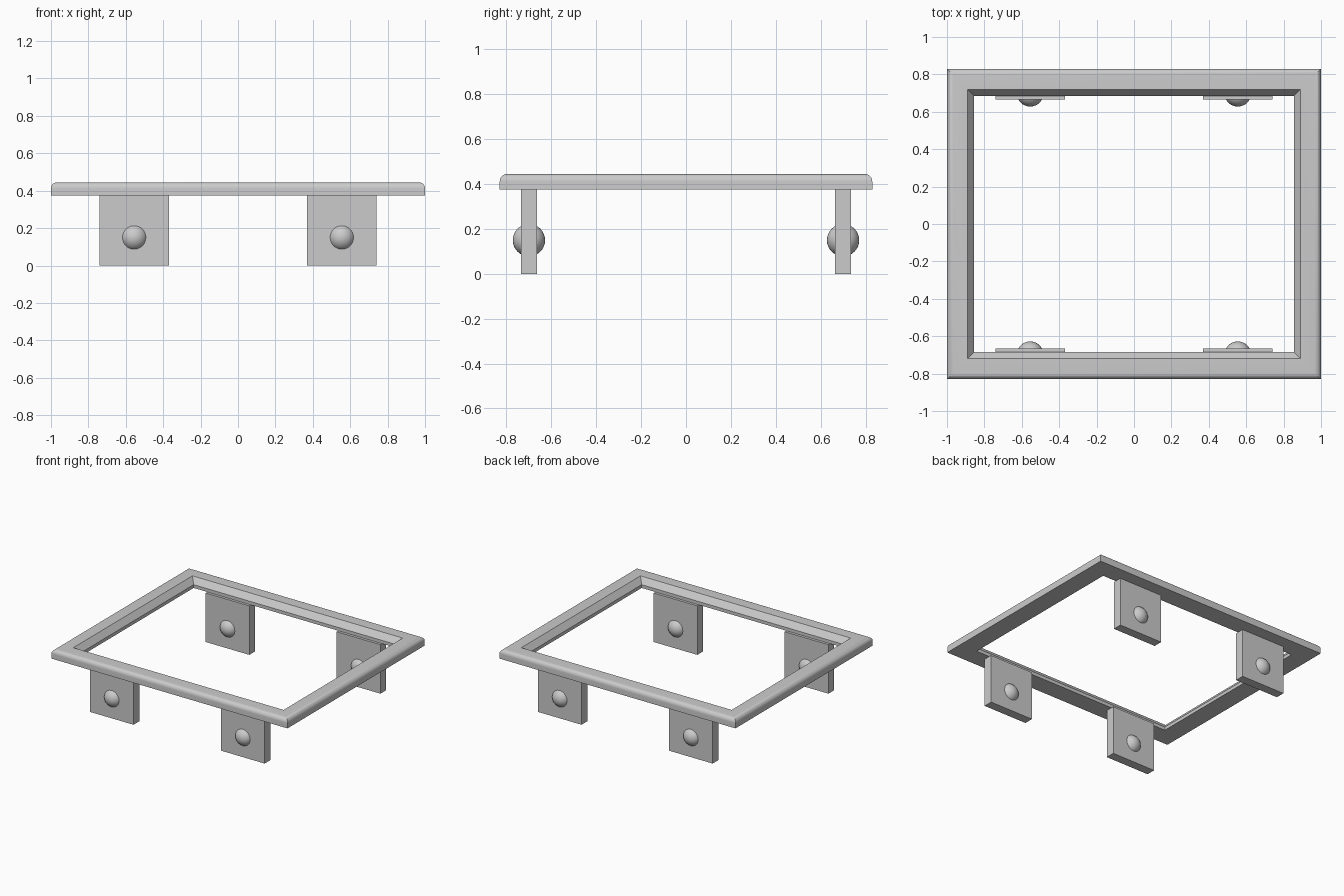
import bpy, math
from mathutils import Vector

cube = bpy.data.objects.get("Cube")
if cube:
    bpy.data.objects.remove(cube, do_unlink=True)

grey = bpy.data.materials.new("light grey")
grey.use_nodes = True
GREY = (0.6, 0.6, 0.6, 1)
grey.diffuse_color = GREY
grey.node_tree.nodes["Principled BSDF"].inputs["Base Color"].default_value = GREY


def finish(obj, name):
    obj.name = name
    obj.data.materials.append(grey)
    return obj


# Frame: a moulding profile of (inset from the outer edge, height), mitred at the corners
HALF_X, HALF_Y, BOTTOM, TOP, ROUND = 1.0, 0.83, 0.375, 0.445, 0.033
profile = [(0, BOTTOM)]
for i in range(9):
    a = math.pi / 2 * i / 8
    profile.append((ROUND * (1 - math.cos(a)), TOP - ROUND + ROUND * math.sin(a)))
profile += [(0.11, TOP), (0.145, 0.4), (0.145, BOTTOM)]

corners = [(-1, -1), (1, -1), (1, 1), (-1, 1)]
verts = [(sx * (HALF_X - d), sy * (HALF_Y - d), z)
         for sx, sy in corners for d, z in profile]
n = len(profile)
faces = []
for c in range(4):
    for i in range(n):
        j, nxt = (i + 1) % n, (c + 1) % 4
        faces.append((c * n + i, nxt * n + i, nxt * n + j, c * n + j))
mesh = bpy.data.meshes.new("frame")
mesh.from_pydata(verts, [], faces)
mesh.update()
frame = finish(bpy.data.objects.new("frame", mesh), "frame")
bpy.context.collection.objects.link(frame)
bpy.context.view_layer.objects.active = frame
frame.select_set(True)
bpy.ops.object.shade_smooth_by_angle(angle=math.radians(30))

# Mounting tabs, each with a ball stud set through its middle
for sy, depth in ((-1, "front"), (1, "back")):
    for sx, side in ((1, "left"), (-1, "right")):
        x, y = sx * 0.555, sy * 0.7
        bpy.ops.mesh.primitive_cube_add(size=1, location=(x, y, BOTTOM / 2))
        tab = finish(bpy.context.object, f"{depth}_{side}_tab")
        tab.scale = (0.37, 0.07, BOTTOM)
        bpy.ops.mesh.primitive_uv_sphere_add(
            segments=32, ring_count=16, radius=0.072, location=(x, y, 0.15))
        finish(bpy.context.object, f"{depth}_{side}_stud")
        bpy.ops.object.shade_smooth()
